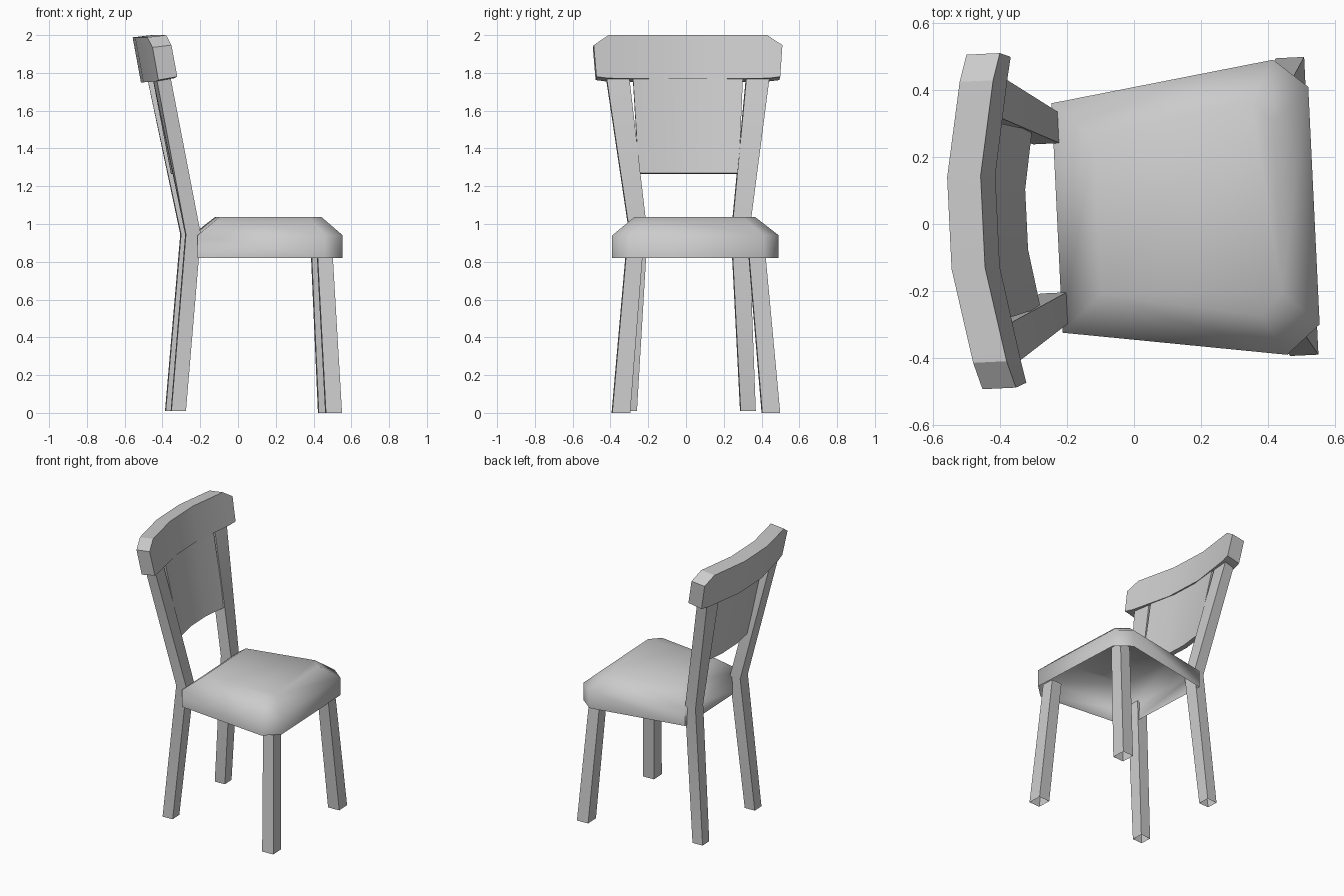
import bpy, bmesh, math

if "Cube" in bpy.data.objects:
    bpy.data.objects.remove(bpy.data.objects["Cube"])

TURN = math.radians(2.75)   # the whole chair is turned slightly
SHIFT = (0, 0.029, 0)


def loft(name, rings, cap_start=False, cap_end=False, mirror=False, angle=30):
    """Skin a list of equal-length point rings into one object."""
    bm = bmesh.new()
    loops = [[bm.verts.new(p) for p in ring] for ring in rings]
    n = len(rings[0])
    for a, b in zip(loops, loops[1:]):
        for i in range(n):
            j = (i + 1) % n
            bm.faces.new((a[i], a[j], b[j], b[i]))
    if cap_start:
        bm.faces.new(loops[0][::-1])
    if cap_end:
        bm.faces.new(loops[-1])
    bmesh.ops.recalc_face_normals(bm, faces=bm.faces)
    me = bpy.data.meshes.new(name)
    bm.to_mesh(me)
    bm.free()
    ob = bpy.data.objects.new(name, me)
    bpy.context.collection.objects.link(ob)
    ob.location = SHIFT
    ob.rotation_euler.z = TURN
    bpy.ops.object.select_all(action='DESELECT')
    ob.select_set(True)
    bpy.context.view_layer.objects.active = ob
    bpy.ops.object.shade_smooth_by_angle(angle=math.radians(angle))
    if mirror:
        mod = ob.modifiers.new("Mirror", 'MIRROR')
        mod.use_axis = (False, True, False)
        mod.use_mirror_merge = False
    return ob


def box_ring(x0, x1, y0, y1, z, skew=0.0):
    """Four-sided section; skew pushes the outer side forward."""
    return [(x0, y0, z), (x1, y0, z), (x1 + skew, y1, z), (x0 + skew, y1, z)]


def outline(half, z):
    """Closed outline from one half, mirrored across y = 0."""
    return [(x, y, z) for x, y in half] + [(x, -y, z) for x, y in reversed(half)]


# Seat cushion, open underneath
rim = [(-0.23, 0.343), (0.437, 0.441), (0.538, 0.355)]
top = [(-0.11, 0.235), (0.365, 0.32), (0.43, 0.255)]
loft("seat", [outline(rim, 0.82), outline(rim, 0.94), outline(top, 1.037)],
     cap_end=True, angle=62)

# Front legs, splayed, with open feet
loft("front_legs", [box_ring(0.445, 0.53, 0.35, 0.445, 0.0),
                    box_ring(0.403, 0.483, 0.28, 0.367, 0.86)],
     cap_end=True, mirror=True)

# Back legs that bend at seat height into the back posts
loft("back_legs_and_posts", [box_ring(-0.37, -0.293, 0.275, 0.355, 0.01),
                             box_ring(-0.291, -0.212, 0.223, 0.316, 0.945),
                             box_ring(-0.47, -0.395, 0.312, 0.434, 1.79, 0.014)],
     cap_end=True, mirror=True)

# Curved, leaning top rail with clipped upper corners
LEAN = 0.19


def rail_ring(vt, vb, x, zt, zb):
    def px(z):
        return x + LEAN * (2.0 - z)
    return [(px(zt), vt, zt - 0.012), (px(zt) + 0.10, vt, zt),
            (px(zb) + 0.10, vb, zb), (px(zb), vb, zb - 0.018)]


half_rail = [(0.137, 0.137, -0.552, 2.0, 1.768),
             (0.42, 0.425, -0.501, 2.0, 1.772),
             (0.5, 0.487, -0.487, 1.947, 1.78)]
stations = [(-a, -b, x, t, c) for a, b, x, t, c in reversed(half_rail)] + half_rail
loft("top_rail", [rail_ring(*s) for s in stations], cap_start=True, cap_end=True)

# Curved back panel between the posts
rings = []
for y, x in ((-1, 0.029), (-0.34, 0), (0.34, 0), (1, 0.029)):
    f, b = -0.321 + x, -0.351 + x
    yb, yt = y * 0.265, y * 0.292
    rings.append([(f, yb, 1.27), (b, yb, 1.265), (b - 0.1, yt, 1.79), (f - 0.1, yt, 1.79)])
loft("back_panel", rings, cap_start=True, cap_end=True)
